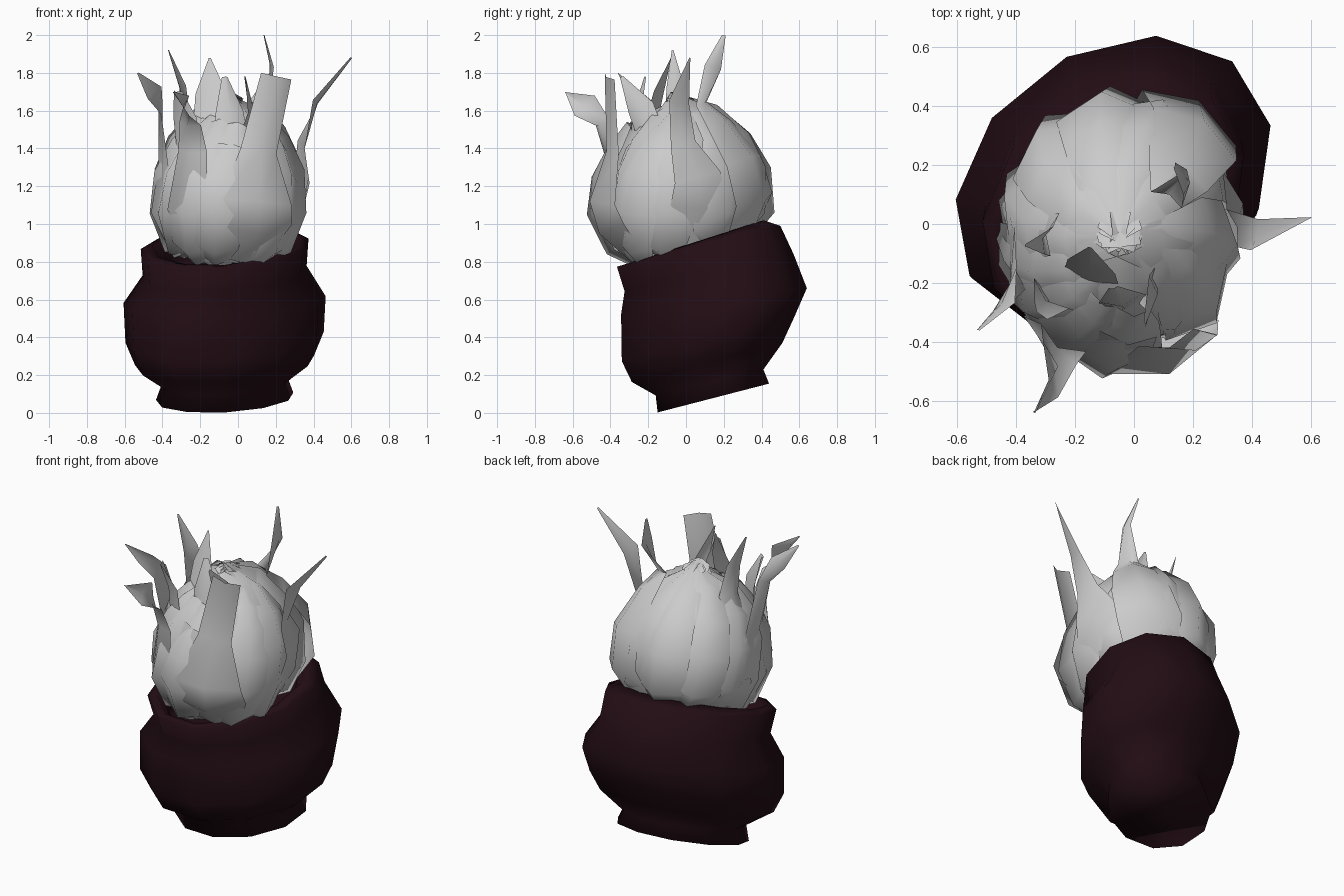
import bpy, math
from math import sin, cos, radians
from mathutils import Vector

if "Cube" in bpy.data.objects:
    bpy.data.objects.remove(bpy.data.objects["Cube"])

CENTRE = Vector((-0.05, -0.03, 1.12))


def make(name, verts, faces, angle, mat=None):
    me = bpy.data.meshes.new(name)
    me.from_pydata(verts, [], faces)
    me.update()
    ob = bpy.data.objects.new(name, me)
    bpy.context.collection.objects.link(ob)
    if mat:
        me.materials.append(mat)
    bpy.ops.object.select_all(action='DESELECT')
    ob.select_set(True)
    bpy.context.view_layer.objects.active = ob
    bpy.ops.object.shade_smooth_by_angle(angle=radians(angle))
    return ob


# Tilted, slightly skewed pot: rings as front (y, z), back (y, z), half width in x
clay = bpy.data.materials.new("dark_clay")
clay.diffuse_color = (0.016, 0.004, 0.007, 1)
clay.use_nodes = True
clay.node_tree.nodes["Principled BSDF"].inputs["Base Color"].default_value = clay.diffuse_color
rings = [(-.16, .0, .44, .155, .36), (-.17, .09, .41, .23, .33),
         (-.30, .16, .51, .37, .47), (-.355, .27, .57, .50, .52),
         (-.36, .52, .64, .66, .53), (-.34, .64, .57, .84, .43),
         (-.38, .77, .50, .99, .44), (-.34, .78, .41, 1.02, .38),
         (-.28, .68, .38, .90, .33), (-.25, .6, .36, .8, .33)]
N = 11
SKEW = radians(14)
verts, faces = [], []
for fy, fz, by, bz, hx in rings:
    for i in range(N):
        a = 2 * math.pi * (i + .7) / N
        t = (1 + sin(a)) / 2
        verts.append((-.07 + hx * 1.02 * cos(a - SKEW), fy + (by - fy) * t, fz + (bz - fz) * t))
for j in range(len(rings) - 1):
    for i in range(N):
        k = (i + 1) % N
        faces.append((j * N + i, j * N + k, j * N + N + k, j * N + N + i))
faces.append(tuple(reversed(range(N))))
faces.append(tuple(range(len(verts) - N, len(verts))))
make("pot", verts, faces, 120, clay)


# Folded leaf strip: centreline, widths, and how far the edges drop inward
def leaf(name, pts, widths, fold=.22):
    pts = [Vector(p) for p in pts]
    verts, faces = [], []
    for i, (p, w) in enumerate(zip(pts, widths)):
        tan = (pts[min(i + 1, len(pts) - 1)] - pts[max(i - 1, 0)]).normalized()
        out = p - CENTRE
        out = (out - tan * out.dot(tan)).normalized()
        side = tan.cross(out)
        for s in (-1, 0, 1):
            verts.append(p + side * s * w / 2 - out * abs(s) * fold * w)
    for i in range(len(pts) - 1):
        for s in (0, 1):
            a = i * 3 + s
            faces.append((a, a + 1, a + 4, a + 3))
    make(name, verts, faces, 70)


# Shell leaves wrapped round the head; the back ones close over the top
closed = [(.6, .7), (.82, .85), (1, 1.06), (.97, 1.3), (.76, 1.48), (.4, 1.63), (-.1, 1.7)]
opened = [(.55, .78), (.8, .84), (1, 1.05), (.94, 1.25), (.78, 1.4), (.68, 1.47), (.58, 1.54)]
widths = [.14, .25, .34, .35, .28, .22, .12]


def shell(name, az, mix, scale=1, twist=30, wide=1, fold=.22):
    pts = []
    for k, (c, o) in enumerate(zip(closed, opened)):
        r = (c[0] * mix + o[0] * (1 - mix)) * scale
        z = c[1] * mix + o[1] * (1 - mix)
        a = radians(az + twist * k / 6)
        y = -.03 + .49 * r * sin(a)
        pts.append((-.05 + .41 * r * cos(a), y, max(z, .74 + .3 * (y + .35))))
    leaf(name, pts, [w * wide for w in widths], fold)


for n, (az, mix, twist) in enumerate([(-20, .8, 30), (20, .95, 35), (54, 1, 30), (86, 1, 25),
                                      (112, .95, 45), (138, .85, 55), (164, .6, 55),
                                      (192, .35, 45), (222, .1, 35), (252, 0, 30), (-48, .3, 30)]):
    shell(f"shell_leaf_{n + 1}", az, mix, 1.02, twist, .95, .28)
# Inner layer fills the gaps and closes the crown
for n, az in enumerate(range(-20, 340, 45)):
    back = -30 < az < 190
    shell(f"inner_leaf_{n + 1}", az, .95 if back else .65, .88 if back else .85, 20, 1.15)

# Leaves with long free tips
leaf("right_tip_leaf", [(.22, .04, .86), (.34, .08, 1.08), (.37, .07, 1.25), (.35, -.01, 1.42),
                        (.42, -.04, 1.64), (.60, .02, 1.88)], [.18, .32, .26, .14, .11, .01], .12)
leaf("back_tip_leaf", [(.12, .33, .9), (.22, .42, 1.12), (.24, .35, 1.36), (.17, .2, 1.56),
                       (.12, .10, 1.64), (.19, .14, 1.83), (.14, .2, 2.0)],
     [.3, .38, .34, .24, .12, .09, .02], .18)
leaf("left_tip_leaf", [(-.33, .12, .9), (-.46, .08, 1.1), (-.42, .02, 1.32), (-.3, -.03, 1.55),
                       (-.31, -.05, 1.72), (-.37, -.07, 1.92)], [.2, .3, .28, .15, .1, .01])
leaf("left_front_tip_leaf", [(-.34, -.12, .82), (-.46, -.14, 1.06), (-.42, -.12, 1.32),
                             (-.42, -.2, 1.6), (-.45, -.27, 1.7), (-.53, -.36, 1.8)],
     [.16, .28, .22, .12, .1, .01], .15)
leaf("front_tip_leaf", [(-.2, -.24, .8), (-.3, -.42, 1.05), (-.26, -.42, 1.38), (-.27, -.46, 1.52),
                        (-.29, -.53, 1.62), (-.34, -.64, 1.7)], [.14, .24, .18, .14, .15, .01])
# Broad front leaf with a blunt end
leaf("broad_front_leaf", [(.04, -.28, .79), (.1, -.46, .95), (.12, -.51, 1.12), (.12, -.42, 1.39),
                          (.21, -.43, 1.78)], [.26, .44, .4, .2, .17], .18)
leaf("front_middle_leaf", [(-.13, -.28, .79), (-.12, -.47, 1.0), (-.08, -.49, 1.2),
                           (-.02, -.41, 1.42)], [.16, .28, .27, .2], .2)
# Upright inner blades at the crown
leaf("crown_point", [(-.15, -.24, 1.4), (-.15, -.16, 1.7), (-.15, -.08, 1.88)], [.22, .17, .01], .1)
leaf("crown_blade_right", [(-.02, -.3, 1.4), (-.04, -.28, 1.6), (-.07, -.22, 1.78)],
     [.18, .15, .03], .2)
leaf("crown_blade_left", [(-.27, -.28, 1.35), (-.3, -.26, 1.55), (-.33, -.3, 1.7)],
     [.16, .16, .08], .2)
leaf("crown_blade_back", [(.08, -.2, 1.45), (.08, -.24, 1.62), (.04, -.34, 1.78)],
     [.18, .14, .02], .2)
